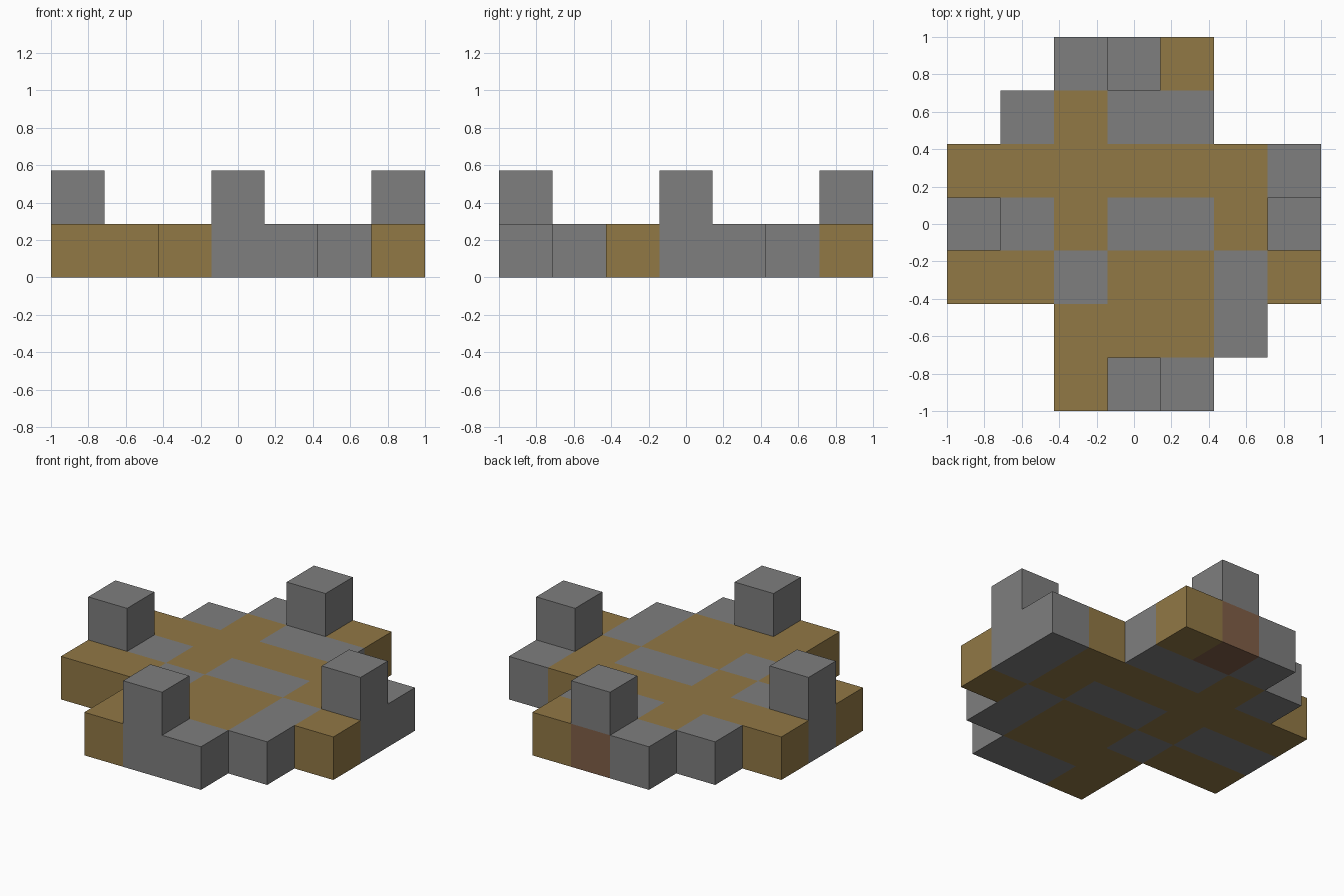
import bpy
import bmesh
from mathutils import Vector

cube = bpy.data.objects.get("Cube")
if cube:
    bpy.data.objects.remove(cube, do_unlink=True)

CELL = 2 / 7


def material(name, srgb):
    mat = bpy.data.materials.new(name)
    mat.use_nodes = True
    color = [((c / 255 + 0.055) / 1.055) ** 2.4 for c in srgb] + [1]
    mat.diffuse_color = color
    mat.node_tree.nodes["Principled BSDF"].inputs["Base Color"].default_value = color
    return mat


STONE = material("stone grey", (126, 126, 126))
PLANK = material("plank brown", (145, 120, 69))
CLAY = material("clay red brown", (128, 94, 71))
MATERIALS = {"S": STONE, "P": PLANK, "C": CLAY}

# Floor plan, back row first: S stone, P plank, C clay, dot empty
PLAN = [
    "..SCP..",
    ".SPSS..",
    "PPPPPPS",
    "SSPSSPS",
    "PPSPPSP",
    "..PPPS.",
    "..PSS..",
]


def make_object(name, bm, mats):
    bmesh.ops.recalc_face_normals(bm, faces=bm.faces)
    mesh = bpy.data.meshes.new(name)
    bm.to_mesh(mesh)
    bm.free()
    for mat in mats:
        mesh.materials.append(mat)
    obj = bpy.data.objects.new(name, mesh)
    bpy.context.collection.objects.link(obj)
    return obj


# Platform: tiles laid from the plan, then extruded as one closed slab
bm = bmesh.new()
keys = list(MATERIALS)
for row, line in enumerate(PLAN):
    for col, key in enumerate(line):
        if key == ".":
            continue
        x, y = (col - 3) * CELL, (3 - row) * CELL
        h = CELL / 2
        corners = [(x - h, y - h, 0), (x + h, y - h, 0), (x + h, y + h, 0), (x - h, y + h, 0)]
        face = bm.faces.new([bm.verts.new(c) for c in corners])
        face.material_index = keys.index(key)
bmesh.ops.remove_doubles(bm, verts=bm.verts, dist=0.001)
result = bmesh.ops.extrude_face_region(bm, geom=bm.faces[:], use_keep_orig=True)
top = [v for v in result["geom"] if isinstance(v, bmesh.types.BMVert)]
bmesh.ops.translate(bm, verts=top, vec=Vector((0, 0, CELL)))
# Side walls take the colour of the tile they belong to
bm.normal_update()
for face in bm.faces:
    if abs(face.normal.z) < 0.5:
        edge = min(face.edges, key=lambda e: e.verts[0].co.z + e.verts[1].co.z)
        tile = next(f for f in edge.link_faces if abs(f.normal.z) > 0.5)
        face.material_index = tile.material_index
make_object("platform", bm, MATERIALS.values())

# One raised block at the middle of each side
for name, dx, dy in (("front_block", 0, -1), ("back_block", 0, 1),
                     ("left_block", 1, 0), ("right_block", -1, 0)):
    bm = bmesh.new()
    bmesh.ops.create_cube(bm, size=CELL)
    bmesh.ops.translate(bm, verts=bm.verts, vec=Vector((dx * 3, dy * 3, 1.5)) * CELL)
    make_object(name, bm, [STONE])
